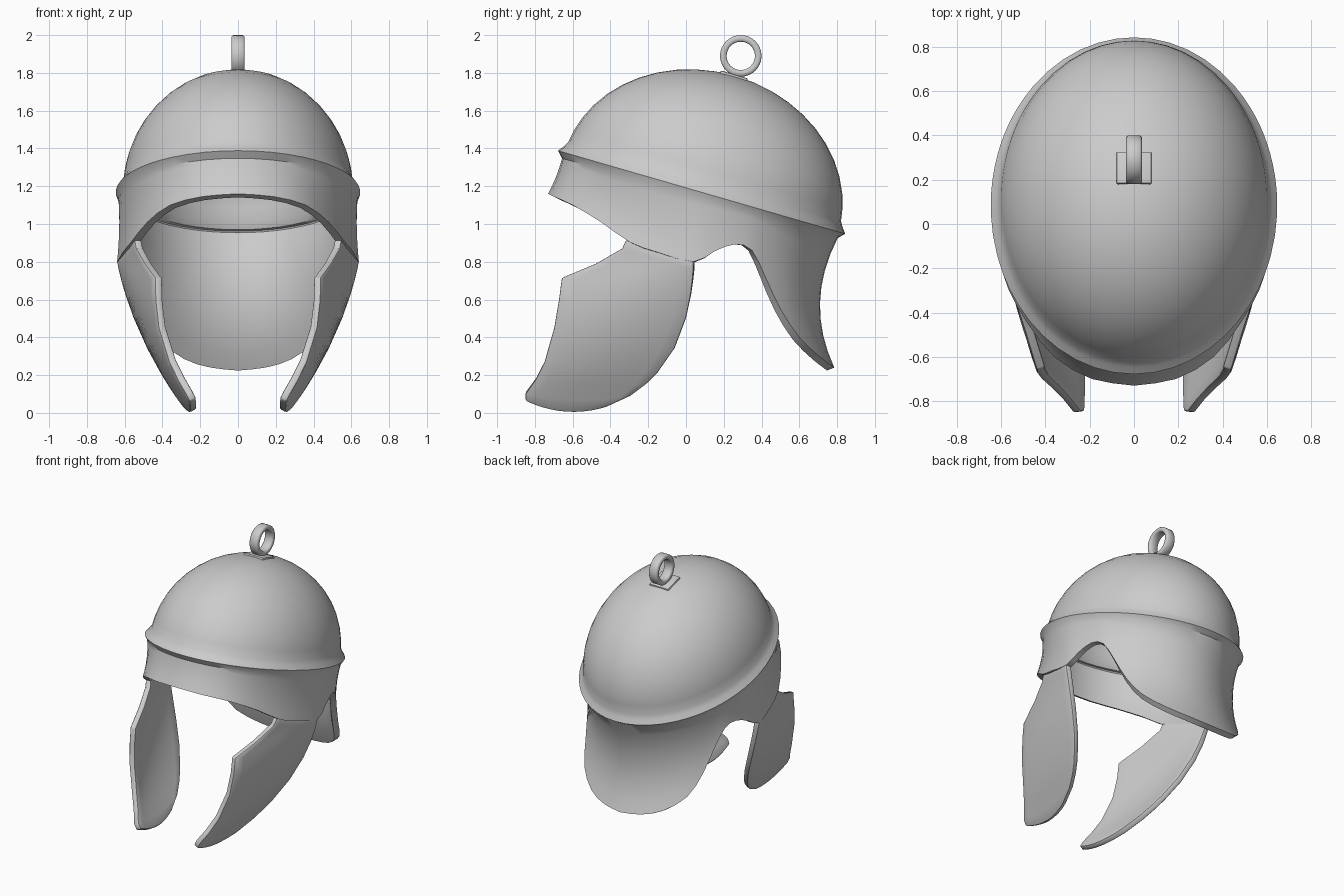
import bpy, bmesh
from math import sin, cos, atan2, radians, pi
from mathutils import Vector

if "Cube" in bpy.data.objects:
    bpy.data.objects.remove(bpy.data.objects["Cube"])


def finish(obj, angle=35):
    """Bake modifiers, then smooth with sharp edges kept."""
    bpy.ops.object.select_all(action='DESELECT')
    obj.select_set(True)
    bpy.context.view_layer.objects.active = obj
    bpy.ops.object.convert(target='MESH')
    bpy.ops.object.shade_smooth_by_angle(angle=radians(angle))


def grid(name, rows, wrap_cols=False, wrap_rows=False, centre=(0, 0, 0.9)):
    """Skin a list of point rows, with faces turned away from centre."""
    bm = bmesh.new()
    v = [[bm.verts.new(p) for p in r] for r in rows]
    nr, nc = len(v), len(v[0])
    for i in range(nr if wrap_rows else nr - 1):
        for j in range(nc if wrap_cols else nc - 1):
            a, b = (i + 1) % nr, (j + 1) % nc
            bm.faces.new((v[i][j], v[i][b], v[a][b], v[a][j]))
    bmesh.ops.remove_doubles(bm, verts=bm.verts, dist=1e-4)
    bm.normal_update()
    c = Vector(centre)
    facing = sum(f.normal.dot(f.calc_center_median() - c) * f.calc_area() for f in bm.faces)
    if wrap_rows:
        bmesh.ops.recalc_face_normals(bm, faces=bm.faces)
    elif facing < 0:
        bmesh.ops.reverse_faces(bm, faces=bm.faces)
    me = bpy.data.meshes.new(name)
    bm.to_mesh(me)
    bm.free()
    obj = bpy.data.objects.new(name, me)
    bpy.context.collection.objects.link(obj)
    return obj


def thicken(obj, t):
    m = obj.modifiers.new("thickness", 'SOLIDIFY')
    m.thickness, m.offset = t, -1


def spline(pts, n):
    """Catmull-Rom through the points, n steps per span."""
    p = [Vector(q) for q in pts]
    p = [2 * p[0] - p[1]] + p + [2 * p[-1] - p[-2]]
    out = []
    for i in range(1, len(p) - 2):
        a, b, c, d = p[i - 1:i + 3]
        for k in range(n):
            t = k / n
            out.append(0.5 * (2 * b + (c - a) * t + (2 * a - 5 * b + 4 * c - d) * t * t
                              + (3 * b - a - 3 * c + d) * t ** 3))
    return out + [p[-2]]


# Lower edge of the bowl from brow to neck guard, right half
edge = [(0, -.73, 1.16), (.19, -.70, 1.145), (.36, -.60, 1.10), (.48, -.45, 1.01),
        (.565, -.30, .905), (.61, -.15, .85), (.64, .04, .80), (.625, .15, .855),
        (.60, .26, .893), (.57, .35, .86), (.53, .42, .72), (.49, .50, .55),
        (.43, .60, .40), (.30, .705, .30), (.15, .765, .255), (0, .785, .24)]
half = spline(edge, 2)
bottom = half + [Vector((-p.x, p.y, p.z)) for p in half[-2:0:-1]]
phis = [atan2((p.y - .08) / .72, p.x / .61) for p in bottom]


def tilted(phi, scale, add, h):
    """Point on an ellipse in the tilted rim plane."""
    u = (.755 * scale + add) * sin(phi)
    return Vector(((.61 * scale + add) * cos(phi), .083 + .96 * u + .278 * h,
                   1.17 - .278 * u + .96 * h))


# Bowl: dome, flared rim, brow and neck guard in one shell
levels = [(cos(radians(e)), 0, .64 * sin(radians(e)))
          for e in (90, 82, 74, 66, 58, 50, 42, 34, 26, 18, 11, 5)]
levels += [(1, .014, .028), (1, .037, -.002)]
rows = [[tilted(f, *lv) for f in phis] for lv in levels]
rows.append([tilted(f, 1, .005 + .018 * cos(f) ** 2, -.035) for f in phis])
top = rows[-1]
for k in range(1, 9):
    t, row = k / 8, []
    for a, b in zip(top, bottom):
        p = a.lerp(b, t)
        out = Vector((p.x, p.y - .06, 0)).normalized()
        push = .18 * (.3 + .7 * abs(out.y)) * (a.z - b.z) ** 2
        row.append(p - out * (push * 4 * t * (1 - t)))
    rows.append(row)
bowl = grid("helmet_bowl", rows, wrap_cols=True)
thicken(bowl, .042)
finish(bowl)

# Cheek guards: ruled between front and rear outlines, curving inward
front = [(-.32, .915), (-.34, .87), (-.48, .79), (-.66, .715), (-.675, .60), (-.70, .45),
         (-.75, .27), (-.80, .17), (-.85, .10), (-.85, .06)]
rear = [(.04, .80), (.04, .76), (.035, .70), (.025, .62), (.0, .50), (-.06, .34),
        (-.15, .21), (-.21, .15), (-.29, .09), (-.42, .03)]
rows = []
for i, (f, r) in enumerate(zip(front, rear)):
    sag = .042 * max(0, (i - 6) / 3)
    row = []
    for k in range(11):
        s = k / 10
        y = f[0] + (r[0] - f[0]) * s
        z = f[1] + (r[1] - f[1]) * s - sag * 4 * s * (1 - s)
        bow = sin(pi * min(1, max(0, (z - .05) / .65))) * .03 * (1 - s)
        bow += .025 * 4 * s * (1 - s) * min(1, max(0, (.85 - z) / .2)) * min(1, z / .3)
        row.append((.32 + .6 * z - .26 * z * z + (.1 + .23 * z) * y + bow - .003, y, z))
    rows.append(row)
guard = grid("cheek_guards", rows, centre=(0, -.3, .6))
thicken(guard, .04)
bev = guard.modifiers.new("soft_edge", 'BEVEL')
bev.width, bev.segments, bev.angle_limit = .01, 2, radians(50)
guard.modifiers.new("mirror", 'MIRROR')
finish(guard)

# Crest ring
section = [(-.035, .083), (-.027, .075), (.027, .075), (.035, .083),
           (.035, .102), (.027, .11), (-.027, .11), (-.035, .102)]
rows = [[(x, .29 + r * cos(a), 1.89 + r * sin(a)) for x, r in section]
        for a in (2 * pi * i / 32 for i in range(32))]
finish(grid("crest_ring", rows, True, True), 50)

# Crest plate under the ring
bpy.ops.mesh.primitive_cube_add(size=1, location=(0, .25, 1.773), rotation=(radians(-16.5), 0, 0))
plate = bpy.context.object
plate.name = "crest_plate"
plate.scale = (.16, .15, .04)
bpy.ops.object.transform_apply(location=False, rotation=False, scale=True)
b = plate.modifiers.new("soft_edge", 'BEVEL')
b.width, b.segments = .008, 2
finish(plate)
